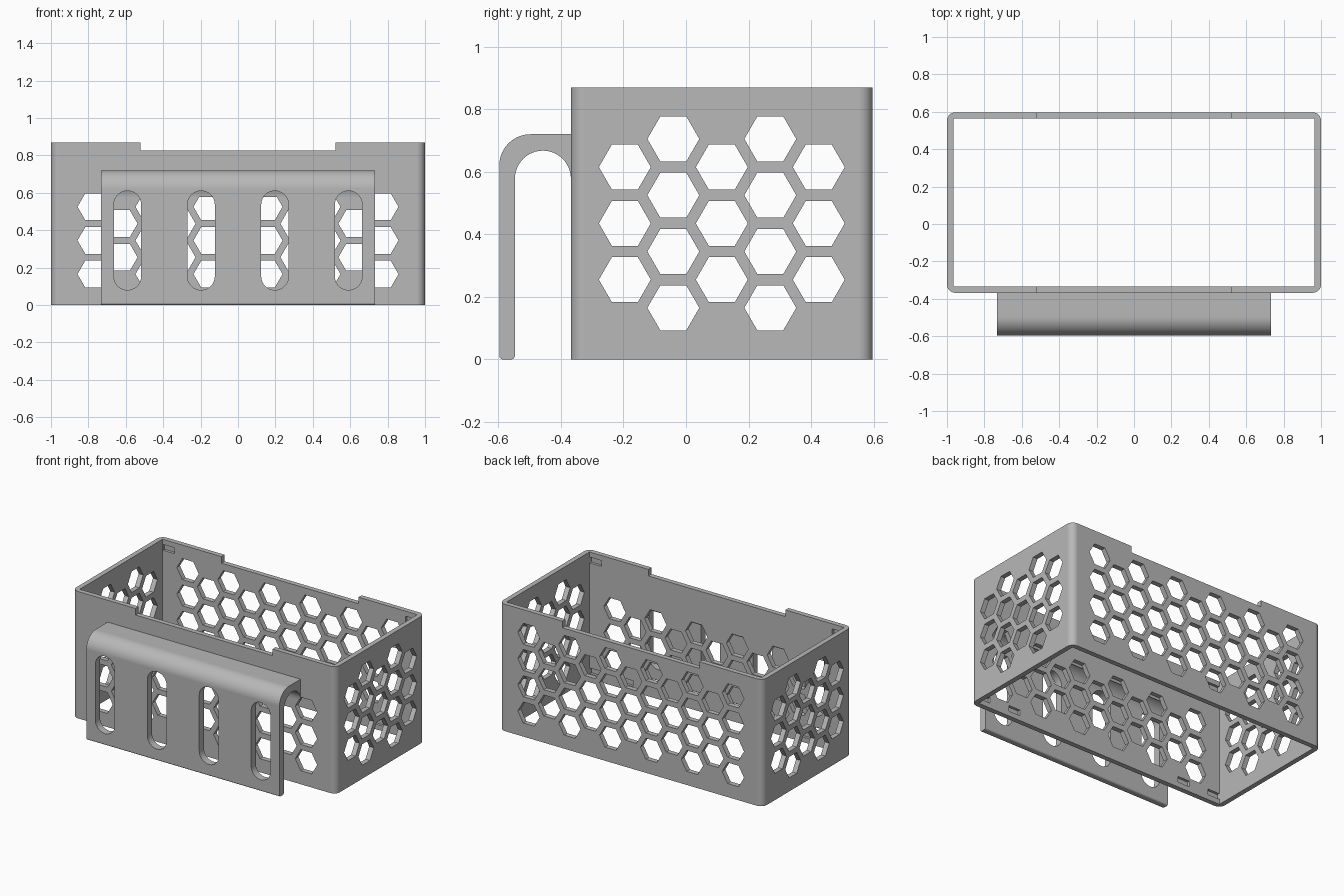
import bpy, bmesh
from math import sin, cos, pi
from mathutils import Vector

if "Cube" in bpy.data.objects:
    bpy.data.objects.remove(bpy.data.objects["Cube"], do_unlink=True)

HEIGHT, WALL = 0.87, 0.034
FRONT, BACK = -0.368, 0.597
MID = (FRONT + BACK) / 2
HEX_R, COL, ROW, LOW = 0.083, 0.155, 0.18, 0.165

grey = bpy.data.materials.new("plain grey")
grey.use_nodes = True
grey.diffuse_color = (0.48, 0.48, 0.48, 1)
grey.node_tree.nodes["Principled BSDF"].inputs["Base Color"].default_value = (0.48, 0.48, 0.48, 1)


def arc(u, v, r, start, end, steps=12):
    """Points on a circular arc, angles in degrees."""
    angles = [(start + (end - start) * i / steps) * pi / 180 for i in range(steps + 1)]
    return [(u + r * cos(a), v + r * sin(a)) for a in angles]


def prism(bm, points, axis, lo, hi):
    """Extrude a 2D outline along an axis (the outline uses the other two)."""
    def place(p, depth):
        co = list(p)
        co.insert(axis, depth)
        return bm.verts.new(co)
    face = bm.faces.new([place(p, lo) for p in points])
    geo = bmesh.ops.extrude_face_region(bm, geom=[face])["geom"]
    shift = Vector((0, 0, 0))
    shift[axis] = hi - lo
    bmesh.ops.translate(bm, verts=[g for g in geo if isinstance(g, bmesh.types.BMVert)], vec=shift)


def rect(u0, u1, v0, v1):
    return [(u0, v0), (u1, v0), (u1, v1), (u0, v1)]


def finish(bm, name):
    bmesh.ops.recalc_face_normals(bm, faces=bm.faces)
    mesh = bpy.data.meshes.new(name)
    bm.to_mesh(mesh)
    bm.free()
    mesh.materials.append(grey)
    obj = bpy.data.objects.new(name, mesh)
    bpy.context.collection.objects.link(obj)
    return obj


def cut(obj, bm):
    """Subtract the cutter shapes from the object."""
    cutter = finish(bm, "cutter")
    cutter.hide_render = True
    mod = obj.modifiers.new("cut", "BOOLEAN")
    mod.operation, mod.solver, mod.object = "DIFFERENCE", "EXACT", cutter
    graph = bpy.context.evaluated_depsgraph_get()
    mesh = bpy.data.meshes.new_from_object(obj.evaluated_get(graph))
    obj.modifiers.clear()
    obj.data = mesh
    bpy.data.objects.remove(cutter, do_unlink=True)


def smooth(obj):
    bpy.ops.object.select_all(action="DESELECT")
    obj.select_set(True)
    bpy.context.view_layer.objects.active = obj
    bpy.ops.object.shade_smooth_by_angle(angle=pi / 6)
    mod = obj.modifiers.new("flat normals", "WEIGHTED_NORMAL")
    mod.keep_sharp = True


def honeycomb(bm, axis, lo, hi, centre, reach, tall_rows, short_rows):
    """Hexagonal holes; the columns alternate between two row counts."""
    for k in range(-reach, reach + 1):
        tall = k % 2 == 1
        for row in range(tall_rows if tall else short_rows):
            z = LOW + ROW * (row + (0 if tall else 0.5))
            prism(bm, arc(centre + k * COL, z, HEX_R, 0, 300, 5), axis, lo, hi)


# Basket walls: a rounded tube open at the top and bottom
bm = bmesh.new()
r = 0.045
outline = []
for i, (x, y) in enumerate([(1 - r, BACK - r), (r - 1, BACK - r), (r - 1, FRONT + r), (1 - r, FRONT + r)]):
    outline += arc(x, y, r, 90 * i, 90 * i + 90, 8)
prism(bm, outline, 2, 0, HEIGHT)
basket = finish(bm, "basket")

# Hollow inside
bm = bmesh.new()
prism(bm, rect(WALL - 1, 1 - WALL, FRONT + WALL, BACK - WALL), 2, -0.1, HEIGHT + 0.1)
cut(basket, bm)

# Honeycomb holes, rim notches and shallow clip pockets
bm = bmesh.new()
for lo in (-1.05, 0.95):
    honeycomb(bm, 0, lo, lo + 0.1, MID, 2, 4, 3)
honeycomb(bm, 1, BACK - 0.05, BACK + 0.05, 0, 5, 4, 3)
honeycomb(bm, 1, FRONT - 0.05, FRONT + 0.05, 0, 5, 3, 2)
for y in (FRONT, BACK):
    prism(bm, rect(-0.52, 0.52, 0.825, HEIGHT + 0.1), 1, y - 0.06, y + 0.06)
    inner = y + (WALL if y == FRONT else -WALL)
    for x, z in [(0.92, 0.815), (0.92, 0.055), (0.68, 0.055)]:
        for side in (-1, 1):
            prism(bm, rect(side * x - 0.045, side * x + 0.045, z - 0.02, z + 0.02),
                  1, inner - 0.018, inner + 0.018)
cut(basket, bm)
smooth(basket)

# Hanging hook: a plate that curves over to the front wall
bm = bmesh.new()
outer, inner, root = -0.597, -0.547, FRONT + 0.005
bend = (inner + FRONT) / 2
profile = arc(outer + 0.012, 0.012, 0.012, 180, 270, 4)
profile += arc(inner - 0.012, 0.012, 0.012, 270, 360, 4)
profile += arc(bend, 0.578, FRONT - bend, 180, 0, 24)
profile += [(root, 0.578), (root, 0.72)]
profile += arc(outer + 0.1, 0.62, 0.1, 90, 180, 14)
prism(bm, profile, 0, -0.732, 0.732)
hook = finish(bm, "hook_plate")

# Rounded slots through the plate
bm = bmesh.new()
for i in range(4):
    x = (i - 1.5) * 0.394
    slot = arc(x, 0.537, 0.073, 0, 180, 20) + arc(x, 0.153, 0.073, 180, 360, 20)
    prism(bm, slot, 1, -0.7, -0.5)
cut(hook, bm)
smooth(hook)
